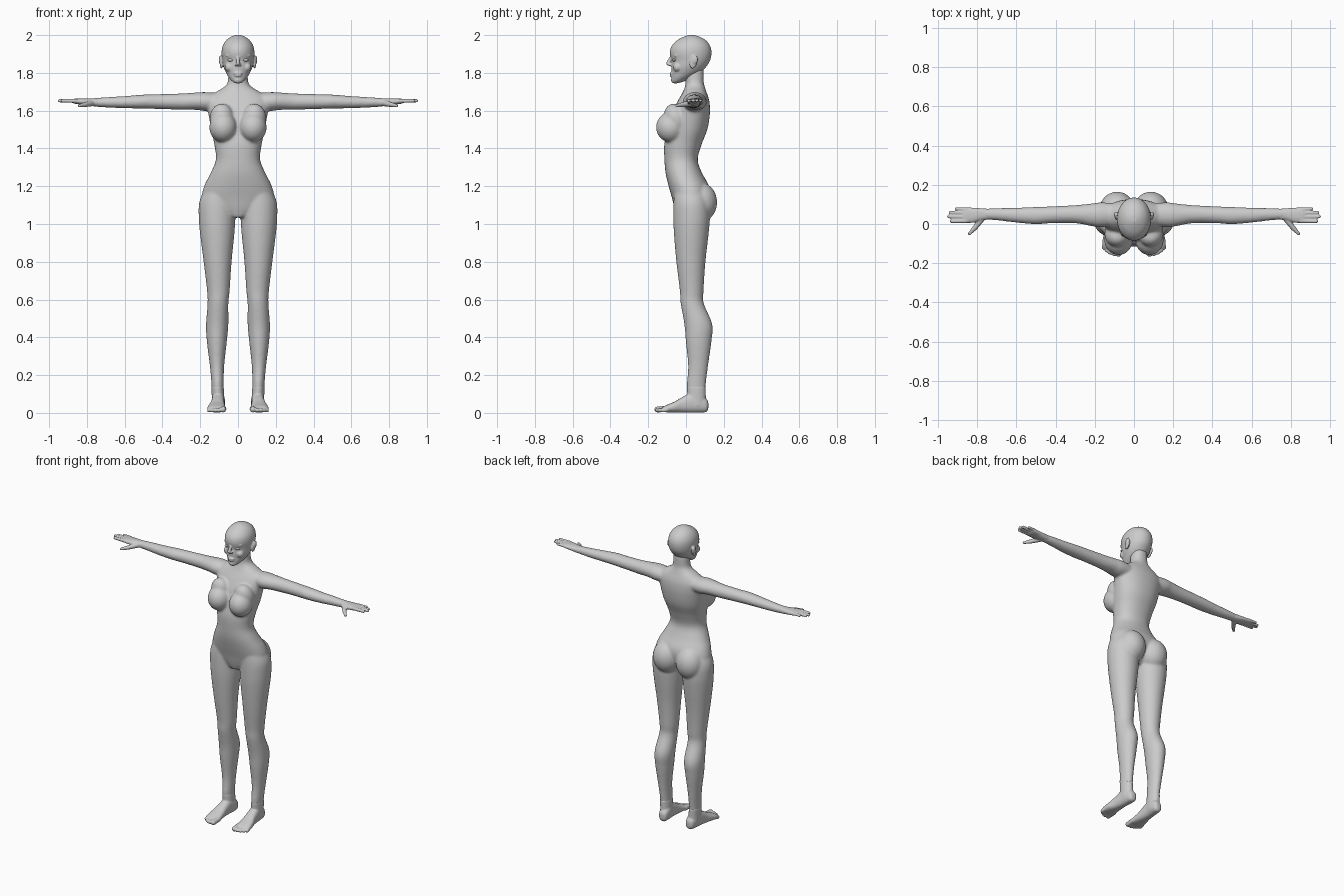
import bpy, bmesh
from math import cos, sin, pi, copysign
from mathutils import Vector, Matrix


def spline(rows, steps=5):
    """Catmull-Rom interpolation through rows of numbers."""
    out = []
    for i in range(len(rows) - 1):
        a, b, c, d = (rows[max(0, min(len(rows) - 1, i + k))] for k in (-1, 0, 1, 2))
        for s in range(steps):
            t = s / steps
            out.append([0.5 * (2 * q + (r - p) * t + (2 * p - 5 * q + 4 * r - w) * t * t
                               + (3 * q - p - 3 * r + w) * t ** 3)
                        for p, q, r, w in zip(a, b, c, d)])
    return out + [list(rows[-1])]


def loft(bm, axis, rows, power=2.0, n=40):
    """Rows (position, centre u, centre v, radius u, radius v) along an axis."""
    rings = []
    for t, cu, cv, ru, rv in spline(rows):
        ring = []
        for k in range(n):
            c, s = cos(2 * pi * k / n), sin(2 * pi * k / n)
            co = [cu + ru * copysign(abs(c) ** (2 / power), c),
                  cv + rv * copysign(abs(s) ** (2 / power), s)]
            co.insert(axis, t)
            ring.append(bm.verts.new(co))
        rings.append(ring)
    for a, b in zip(rings, rings[1:]):
        for k in range(n):
            bm.faces.new((a[k], a[(k + 1) % n], b[(k + 1) % n], b[k]))
    bm.faces.new(rings[0][::-1])
    bm.faces.new(rings[-1])


def profile(rows):
    """Rows (z, half width, front y, back y) to loft rows on the centre line."""
    return [(z, 0, (f + b) / 2, w, (b - f) / 2) for z, w, f, b in rows]


def ball(bm, co, radii, tilt=0):
    m = Matrix.Translation(co) @ Matrix.Rotation(tilt, 4, 'X') @ Matrix.Diagonal((*radii, 1))
    bmesh.ops.create_uvsphere(bm, u_segments=24, v_segments=16, radius=1, matrix=m)


def chain(bm, p0, p1, r0, r1, n=9):
    """Tapered round-ended rod made of overlapping balls."""
    for i in range(n):
        t = i / (n - 1)
        r = r0 + (r1 - r0) * t
        ball(bm, Vector(p0).lerp(Vector(p1), t), (r, r, r))


def mirror_x(bm):
    geo = bmesh.ops.duplicate(bm, geom=bm.verts[:] + bm.edges[:] + bm.faces[:])['geom']
    bmesh.ops.scale(bm, vec=(-1, 1, 1), verts=[g for g in geo if isinstance(g, bmesh.types.BMVert)])


def finish(bm, name, voxel=None, smooth=0):
    bmesh.ops.recalc_face_normals(bm, faces=bm.faces[:])
    for f in bm.faces:
        f.smooth = True
    me = bpy.data.meshes.new(name)
    bm.to_mesh(me)
    bm.free()
    ob = bpy.data.objects.new(name, me)
    bpy.context.collection.objects.link(ob)
    if voxel:
        rm = ob.modifiers.new("fuse", 'REMESH')
        rm.mode, rm.voxel_size, rm.use_smooth_shade = 'VOXEL', voxel, True
        sm = ob.modifiers.new("soften", 'SMOOTH')
        sm.factor, sm.iterations = 0.5, smooth
    return ob


# Body: legs, arms, breasts and buttocks on one side, then mirrored
bm = bmesh.new()
loft(bm, 2, [(1.20, .095, .02, .075, .08), (1.12, .108, .028, .096, .094),
             (1.04, .111, .03, .097, .097), (.95, .11, .028, .091, .092),
             (.80, .108, .026, .074, .077), (.65, .104, .03, .06, .063),
             (.58, .106, .033, .055, .061), (.47, .11, .065, .059, .074),
             (.38, .112, .067, .053, .068), (.25, .111, .064, .038, .053),
             (.15, .108, .055, .032, .05), (.06, .106, .056, .03, .045)])
loft(bm, 0, [(.08, .05, 1.645, .055, .045), (.17, .047, 1.648, .063, .05),
             (.22, .047, 1.65, .057, .046), (.30, .05, 1.648, .046, .043),
             (.42, .047, 1.648, .043, .039), (.50, .043, 1.648, .044, .037),
             (.60, .045, 1.645, .038, .032), (.70, .05, 1.644, .031, .027),
             (.77, .05, 1.644, .027, .022)])
ball(bm, (.079, -.08, 1.512), (.073, .079, .08))
ball(bm, (.085, -.052, 1.555), (.066, .062, .085), .35)
ball(bm, (.086, .075, 1.115), (.09, .09, .105))
mirror_x(bm)
# Body: torso and neck
loft(bm, 2, profile([(1.035, .04, -.045, .06), (1.08, .13, -.06, .10),
                     (1.14, .187, -.075, .125), (1.20, .179, -.092, .122),
                     (1.27, .145, -.108, .085), (1.34, .117, -.114, .062),
                     (1.42, .125, -.115, .082), (1.50, .142, -.098, .113),
                     (1.58, .156, -.078, .126), (1.64, .165, -.05, .125),
                     (1.675, .15, -.03, .117), (1.70, .115, -.016, .108),
                     (1.725, .073, -.006, .1), (1.75, .055, -.002, .094),
                     (1.80, .05, -.005, .094), (1.85, .045, .0, .09)]), 2.2, 56)
finish(bm, "body", .007, 8)

# Head: skull and face
bm = bmesh.new()
for s in (1, -1):
    # ears, brows and nostrils
    ball(bm, (s * .088, .04, 1.858), (.009, .02, .036), -.25)
    ball(bm, (s * .093, .047, 1.868), (.009, .016, .024), -.25)
    chain(bm, (s * .018, -.073, 1.89), (s * .058, -.052, 1.892), .008, .007)
    ball(bm, (s * .009, -.085, 1.843), (.008, .011, .007))
    ball(bm, (s * .045, -.043, 1.83), (.025, .025, .025))
loft(bm, 2, profile([(1.745, .014, -.07, -.045), (1.755, .03, -.078, -.01),
                     (1.775, .048, -.077, .03), (1.80, .063, -.077, .075),
                     (1.83, .076, -.078, .105), (1.865, .083, -.077, .127),
                     (1.905, .087, -.085, .135), (1.94, .082, -.077, .129),
                     (1.97, .065, -.05, .108), (1.99, .04, -.015, .075),
                     (2.0, .014, .012, .045)]))
chain(bm, (0, -.078, 1.885), (0, -.095, 1.85), .008, .0105)
ball(bm, (0, -.075, 1.797), (.024, .012, .007))
ball(bm, (0, -.074, 1.785), (.02, .012, .007))
ball(bm, (0, -.066, 1.762), (.02, .014, .015))
finish(bm, "head", .004, 3)

for side, s in (("left", 1), ("right", -1)):
    # Eye
    bm = bmesh.new()
    ball(bm, (s * .038, -.061, 1.868), (.017, .012, .008))
    finish(bm, "eye_" + side)

    # Hand: palm, four fingers, thumb
    bm = bmesh.new()
    loft(bm, 0, [(.74, .05, 1.644, .027, .022), (.78, .049, 1.645, .031, .02),
                 (.82, .045, 1.648, .038, .017), (.86, .045, 1.65, .039, .014),
                 (.875, .045, 1.651, .035, .01)], 2.3)
    for y0, y1, tip, r in ((.074, .078, .906, .009), (.056, .058, .936, .01),
                           (.036, .038, .944, .0105), (.016, .014, .93, .0105)):
        chain(bm, (.855, y0, 1.652), (tip, y1, 1.653), r + .001, r - .001, 12)
    chain(bm, (.775, .03, 1.64), (.81, -.018, 1.632), .017, .013)
    chain(bm, (.81, -.018, 1.632), (.84, -.05, 1.626), .013, .008)
    bmesh.ops.scale(bm, vec=(s, 1, 1), verts=bm.verts[:])
    finish(bm, "hand_" + side, .004, 2)

    # Foot: sole and instep, five toes
    bm = bmesh.new()
    loft(bm, 1, [(.118, .1, .04, .012, .016), (.107, .1, .04, .027, .035),
                 (.07, .102, .052, .034, .05), (.03, .105, .054, .034, .053),
                 (-.02, .108, .042, .037, .041), (-.06, .112, .031, .044, .029),
                 (-.10, .113, .023, .049, .02), (-.122, .113, .019, .044, .014)], 2.4)
    loft(bm, 2, [(.04, .105, .058, .033, .048), (.09, .106, .056, .033, .049),
                 (.14, .108, .055, .032, .05)])
    for x, tip, r in ((.077, -.151, .016), (.1, -.152, .012), (.119, -.145, .0115),
                      (.136, -.135, .011), (.151, -.121, .011)):
        chain(bm, (x, -.10, r + .006), (x + .002, tip, r + .002), r, r)
    bmesh.ops.scale(bm, vec=(s, 1, 1), verts=bm.verts[:])
    finish(bm, "foot_" + side, .005, 2)
